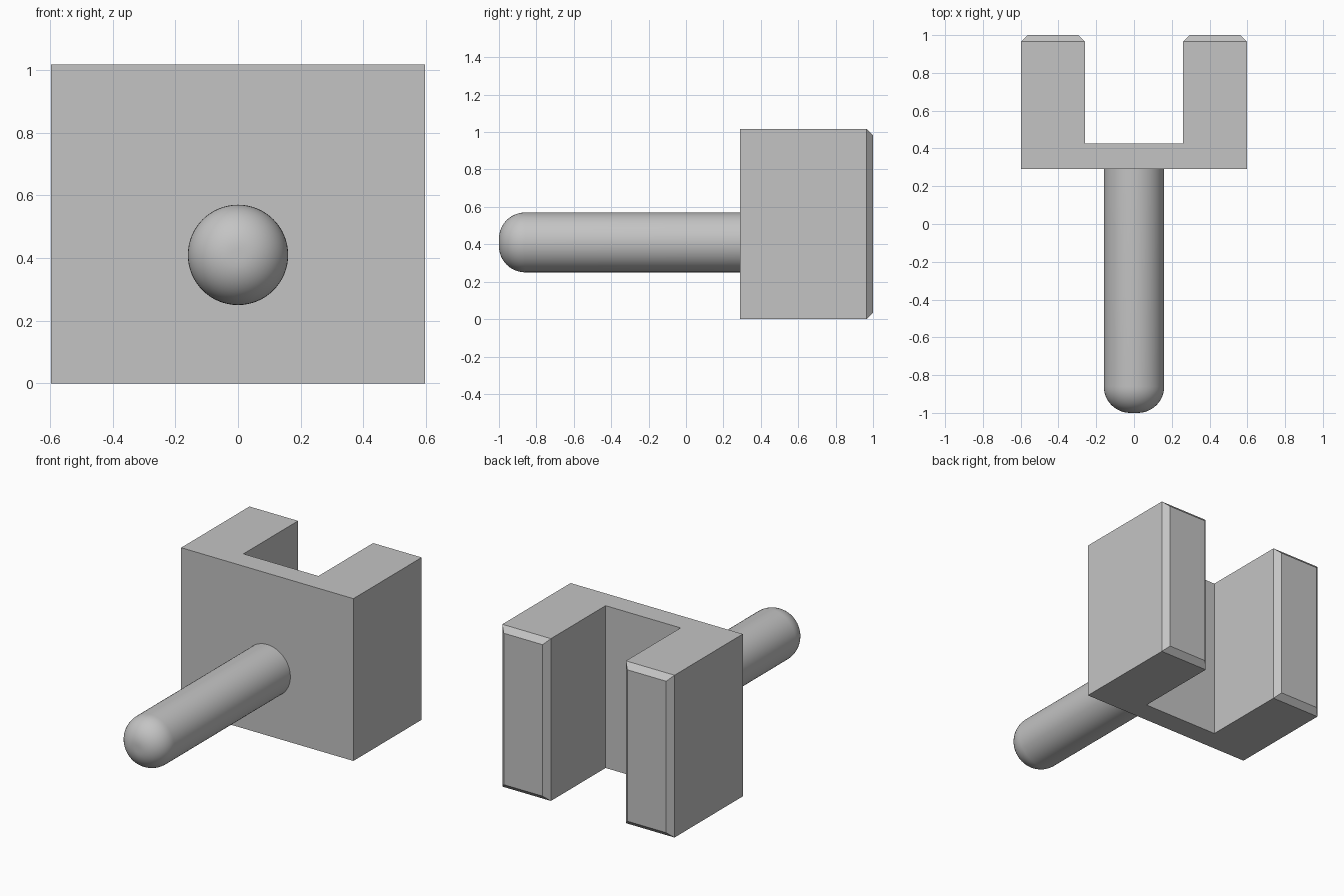
import bpy, bmesh, math
from mathutils import Matrix, Vector

cube = bpy.data.objects.get("Cube")
if cube:
    bpy.data.objects.remove(cube, do_unlink=True)

# Plain grey for every part
grey = bpy.data.materials.new("plain grey")
grey.use_nodes = True
colour = (0.55, 0.55, 0.55, 1)
grey.diffuse_color = colour
grey.node_tree.nodes["Principled BSDF"].inputs["Base Color"].default_value = colour


def add_object(name, bm):
    bmesh.ops.recalc_face_normals(bm, faces=bm.faces[:])
    mesh = bpy.data.meshes.new(name)
    bm.to_mesh(mesh)
    bm.free()
    mesh.materials.append(grey)
    obj = bpy.data.objects.new(name, mesh)
    bpy.context.collection.objects.link(obj)
    return obj


# Fork block: U-shaped outline extruded upward
WIDTH, SLOT, HEIGHT = 0.597, 0.26, 1.017
FRONT, FLOOR, BACK, CHAMFER = 0.29, 0.425, 1.0, 0.034
half = [(WIDTH, FRONT), (WIDTH, BACK), (SLOT, BACK), (SLOT, FLOOR)]
outline = half + [(-x, y) for x, y in reversed(half)]
bm = bmesh.new()
base = bm.faces.new([bm.verts.new((x, y, 0)) for x, y in outline])
top = bmesh.ops.extrude_face_region(bm, geom=[base])["geom"]
bmesh.ops.translate(bm, vec=Vector((0, 0, HEIGHT)),
                    verts=[v for v in top if isinstance(v, bmesh.types.BMVert)])
bmesh.ops.recalc_face_normals(bm, faces=bm.faces[:])
# Chamfer all round the two prong tips
tips = [e for e in bm.edges if all(v.co.y > BACK - 0.001 for v in e.verts)
        and any(abs(f.normal.y) > 0.9 for f in e.link_faces)]
bmesh.ops.bevel(bm, geom=tips, offset=CHAMFER, offset_type='OFFSET',
                segments=1, affect='EDGES')
add_object("fork_block", bm)

# Round rod with a rounded free end
RADIUS, TIP, ROUND, ROD_Z = 0.16, -1.0, 0.14, 0.41
profile = [(0, TIP)]
for i in range(13):
    a = math.radians(90) * i / 12
    profile.append((RADIUS - ROUND + ROUND * math.sin(a),
                    TIP + ROUND - ROUND * math.cos(a)))
profile += [(RADIUS, FRONT), (0, FRONT)]
bm = bmesh.new()
verts = [bm.verts.new((r, y, ROD_Z)) for r, y in profile]
edges = [bm.edges.new(pair) for pair in zip(verts, verts[1:])]
bmesh.ops.spin(bm, geom=verts + edges, cent=(0, 0, ROD_Z), axis=(0, 1, 0),
               angle=math.tau, steps=64)
bmesh.ops.remove_doubles(bm, verts=bm.verts[:], dist=0.0001)
rod = add_object("rod", bm)
bpy.ops.object.select_all(action='DESELECT')
rod.select_set(True)
bpy.context.view_layer.objects.active = rod
bpy.ops.object.shade_smooth_by_angle(angle=math.radians(35))
